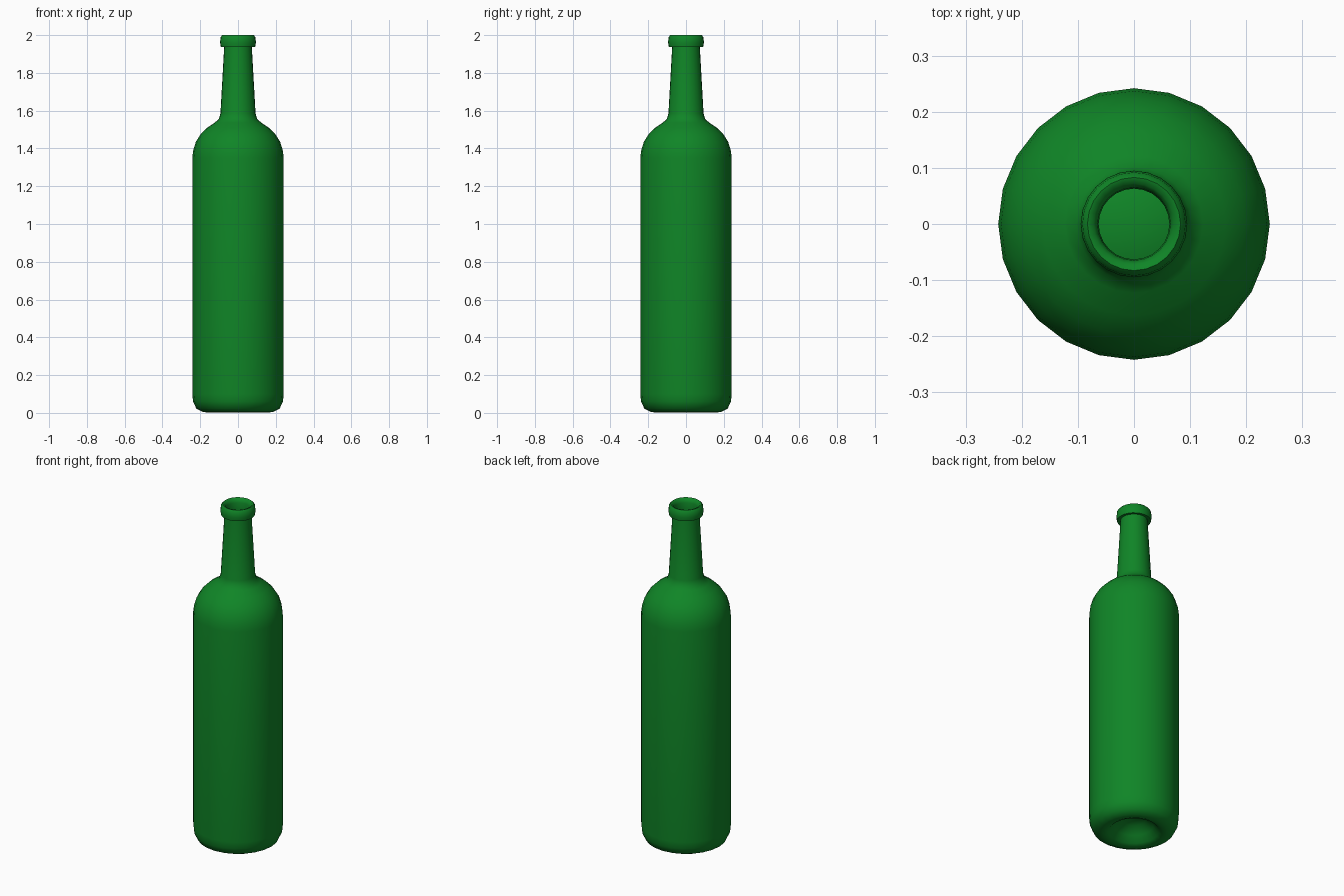
import bpy
import bmesh
import math

cube = bpy.data.objects.get("Cube")
if cube:
    bpy.data.objects.remove(cube, do_unlink=True)

SIDES = 24

glass = bpy.data.materials.new("green_glass")
glass.use_nodes = True
GREEN = (0.005, 0.235, 0.02, 1.0)
glass.diffuse_color = GREEN
glass.node_tree.nodes["Principled BSDF"].inputs["Base Color"].default_value = GREEN


def lathe(name, profile, angle):
    """Spin a (radius, height) profile around z; zero radius makes a pole."""
    bm = bmesh.new()
    rings = []
    for r, z in profile:
        count = SIDES if r > 0 else 1
        rings.append([bm.verts.new((r * math.cos(math.tau * i / SIDES),
                                    r * math.sin(math.tau * i / SIDES), z))
                      for i in range(count)])
    for low, high in zip(rings, rings[1:]):
        for i in range(SIDES):
            j = (i + 1) % SIDES
            corners = [low[i % len(low)], low[j % len(low)],
                       high[j % len(high)], high[i % len(high)]]
            bm.faces.new(list(dict.fromkeys(corners)))
    bmesh.ops.recalc_face_normals(bm, faces=bm.faces)
    mesh = bpy.data.meshes.new(name)
    bm.to_mesh(mesh)
    bm.free()
    mesh.materials.append(glass)
    obj = bpy.data.objects.new(name, mesh)
    bpy.context.collection.objects.link(obj)
    bpy.ops.object.select_all(action='DESELECT')
    obj.select_set(True)
    bpy.context.view_layer.objects.active = obj
    bpy.ops.object.shade_smooth_by_angle(angle=math.radians(angle))
    return obj


# Hollow underside, rounded foot and straight body
base = [(0, 0.09), (0.06, 0.08), (0.105, 0.045), (0.135, 0.012), (0.16, 0.002),
        (0.185, 0.005), (0.22, 0.022), (0.238, 0.06), (0.242, 0.1), (0.242, 1.35)]
# Rounded shoulder and tapering neck
shoulder = [(0.237, 1.39), (0.223, 1.435), (0.198, 1.475), (0.163, 1.51),
            (0.123, 1.537), (0.102, 1.555), (0.093, 1.585), (0.073, 1.94)]
# Lip ring and mouth
lip = [(0.091, 1.938), (0.095, 1.96), (0.092, 1.99), (0.083, 2.0),
       (0.072, 1.997), (0.065, 1.975), (0.063, 1.94)]
# Inner wall down to the raised floor
inside = [(0.08, 1.58), (0.11, 1.525), (0.185, 1.465), (0.228, 1.35),
          (0.228, 0.08), (0.17, 0.025), (0.1, 0.065), (0, 0.105)]

lathe("bottle", base + shoulder + lip + inside, 60)
